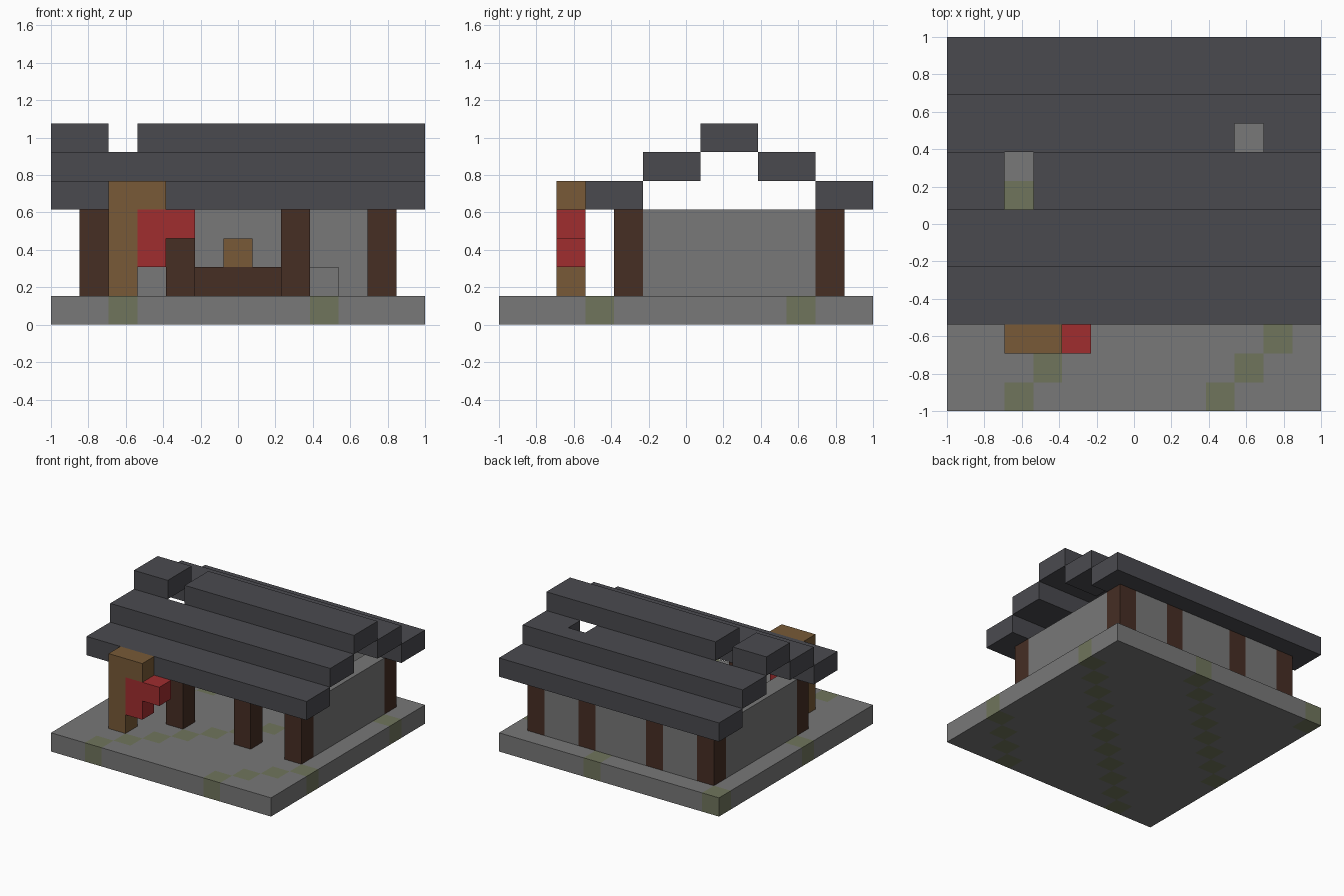
import bpy
import bmesh

N = 13            # blocks along each side
C = 2 / N         # block size

old = bpy.data.objects.get("Cube")
if old:
    bpy.data.objects.remove(old, do_unlink=True)


def material(name, srgb):
    lin = [((v / 255 + 0.055) / 1.055) ** 2.4 for v in srgb] + [1]
    m = bpy.data.materials.new(name)
    m.use_nodes = True
    m.diffuse_color = lin
    m.node_tree.nodes["Principled BSDF"].inputs["Base Color"].default_value = lin
    return m


stone = material("stone grey", (120, 120, 120))
moss = material("moss green", (112, 117, 92))
slate = material("slate roof", (74, 74, 79))
timber = material("dark timber", (70, 46, 36))
oak = material("tan wood", (120, 90, 55))
cloth = material("red cloth", (160, 45, 47))


def finish(name, bm, *mats):
    mesh = bpy.data.meshes.new(name)
    bm.to_mesh(mesh)
    bm.free()
    for m in mats:
        mesh.materials.append(m)
    obj = bpy.data.objects.new(name, mesh)
    bpy.context.collection.objects.link(obj)
    return obj


def block(name, mat, x, y, z, sx=1, sy=1, sz=1):
    """Box placed and sized in whole blocks, from its lowest corner."""
    bm = bmesh.new()
    bmesh.ops.create_cube(bm, size=1)
    for v in bm.verts:
        v.co.x = (x + sx * (v.co.x + 0.5)) * C - 1
        v.co.y = (y + sy * (v.co.y + 0.5)) * C - 1
        v.co.z = (z + sz * (v.co.z + 0.5)) * C
    return finish(name, bm, mat)


# Floor slab, with moss running across it in diagonal lines
bm = bmesh.new()
bmesh.ops.create_grid(bm, x_segments=N, y_segments=N, size=1)
top = bmesh.ops.extrude_face_region(bm, geom=bm.faces[:])["geom"]
bmesh.ops.translate(bm, vec=(0, 0, C),
                    verts=[g for g in top if isinstance(g, bmesh.types.BMVert)])
bmesh.ops.recalc_face_normals(bm, faces=bm.faces[:])
for f in bm.faces:
    p = f.calc_center_median() - f.normal * C / 2
    i, j = int((p.x + 1) / C), int((p.y + 1) / C)
    f.material_index = int((i - j) % 7 == 2)
finish("floor_slab", bm, stone, moss)

# Timber posts along the open front and the back wall
for i in (1, 4, 8, 11):
    block("front_post", timber, i, 4, 1, sz=3)
    block("back_post", timber, i, 11, 1, sz=3)

# Stone walls between the posts
for i in (1, 11):
    block("side_wall", stone, i, 5, 1, sy=6, sz=3)
for i, width in ((2, 2), (5, 3), (9, 2)):
    block("back_wall", stone, i, 11, 1, sx=width, sz=3)

# Stepped roof, with a broken ridge and a missing tile at the back
for j in (3, 11):
    block("roof_eave", slate, 0, j, 4, sx=N, sy=2)
block("front_roof_step", slate, 0, 5, 5, sx=N, sy=2)
block("back_roof_step", slate, 0, 10, 5, sx=N)
for i, width in ((0, 10), (11, 2)):
    block("back_roof_step_upper", slate, i, 9, 5, sx=width)
for i, width in ((0, 2), (3, 10)):
    block("roof_ridge", slate, i, 7, 6, sx=width, sy=2)

# Low table inside with an ornament, and a fallen stone
block("table", timber, 5, 9, 1, sx=3)
block("ornament", oak, 6, 9, 2)
block("fallen_stone", stone, 9, 9, 1)

# Banner pole with its arm and torn red cloth
block("banner_pole", oak, 2, 2, 1, sz=4)
block("banner_arm", oak, 3, 2, 4)
block("banner_cloth", cloth, 3, 2, 2, sz=2)
block("banner_cloth_tip", cloth, 4, 2, 3)
